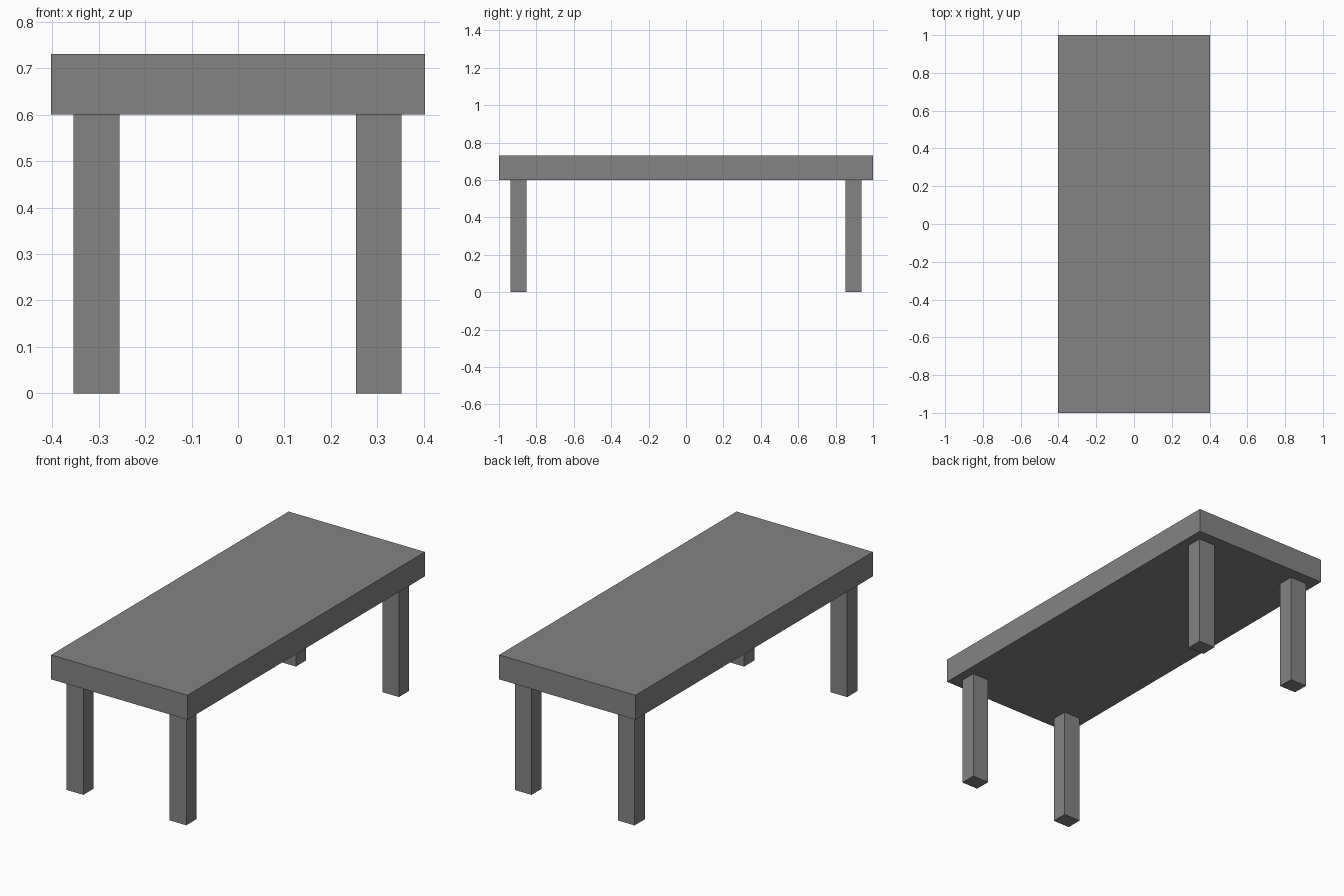
import bpy

if "Cube" in bpy.data.objects:
    bpy.data.objects.remove(bpy.data.objects["Cube"])

# Dark grey finish shared by all parts
grey = bpy.data.materials.new("dark_grey")
grey.diffuse_color = (0.23, 0.23, 0.23, 1.0)
grey.use_nodes = True
grey.node_tree.nodes["Principled BSDF"].inputs["Base Color"].default_value = grey.diffuse_color


def box(name, x, y, z):
    """Box spanning the given (min, max) ranges."""
    spans = (x, y, z)
    bpy.ops.mesh.primitive_cube_add(size=1, location=[(a + b) / 2 for a, b in spans])
    ob = bpy.context.object
    ob.name = name
    ob.scale = [b - a for a, b in spans]
    bpy.ops.object.transform_apply(location=False, rotation=False, scale=True)
    ob.data.materials.append(grey)
    return ob


# Thick slab top
box("table_top", (-0.402, 0.402), (-1.0, 1.0), (0.60, 0.73))

# Four square legs, inset from the corners
leg_x = {"left": (-0.354, -0.255), "right": (0.254, 0.352)}
leg_y = {"front": (-0.938, -0.852), "back": (0.852, 0.938)}
for side, xs in leg_x.items():
    for end, ys in leg_y.items():
        box(f"{end}_{side}_leg", xs, ys, (0.0, 0.60))
